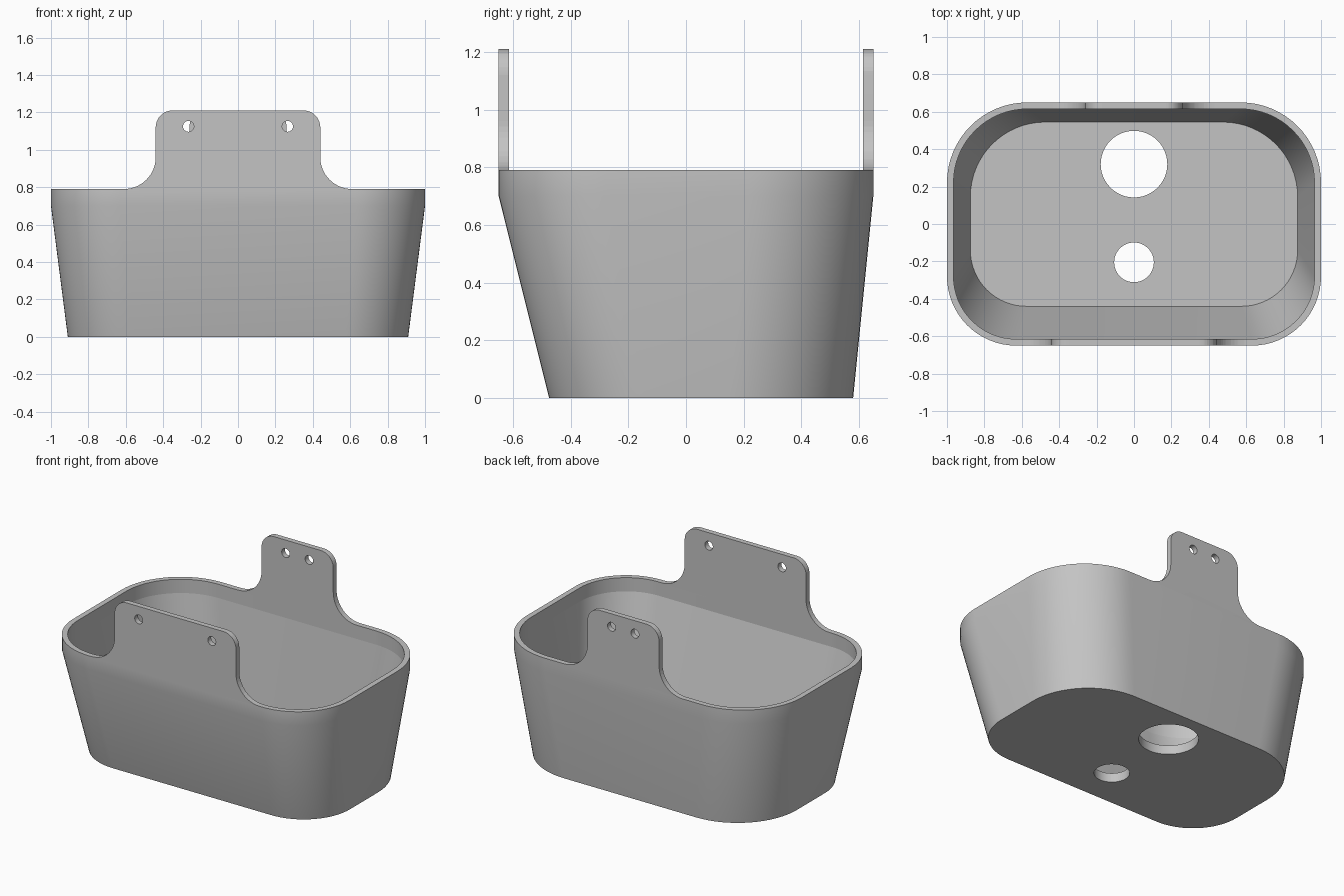
import bpy, bmesh
from math import sin, cos, pi, radians
from mathutils import Matrix, Vector

cube = bpy.data.objects.get("Cube")
if cube:
    bpy.data.objects.remove(cube, do_unlink=True)

RIM, TAB_TOP, BEND, FLOOR, WALL = 0.79, 1.21, 0.70, 0.06, 0.035

grey = bpy.data.materials.new("plain grey")
grey.use_nodes = True
grey.diffuse_color = (0.55, 0.55, 0.55, 1)
grey.node_tree.nodes["Principled BSDF"].inputs["Base Color"].default_value = (0.55, 0.55, 0.55, 1)


def arc(cx, cy, r, start, end, steps):
    angles = [radians(start + (end - start) * i / steps) for i in range(steps + 1)]
    return [(cx + r * cos(a), cy + r * sin(a)) for a in angles]


def rounded_outline(half_x, front, back, r_front, r_back):
    """Rounded rectangle with separate front and back corner radii."""
    right = (arc(half_x - r_front, front + r_front, r_front, -90, 0, 16)
             + arc(half_x - r_back, back - r_back, r_back, 0, 90, 16))
    return right + [(-x, y) for x, y in reversed(right)]


def to_object(bm, name):
    bmesh.ops.recalc_face_normals(bm, faces=bm.faces)
    mesh = bpy.data.meshes.new(name)
    bm.to_mesh(mesh)
    bm.free()
    obj = bpy.data.objects.new(name, mesh)
    bpy.context.collection.objects.link(obj)
    return obj


def cut(target, cutter):
    cutter.hide_render = True
    mod = target.modifiers.new("cut", 'BOOLEAN')
    mod.operation = 'DIFFERENCE'
    mod.solver = 'EXACT'
    mod.object = cutter
    bpy.context.view_layer.objects.active = target
    bpy.ops.object.modifier_apply(modifier=mod.name)
    bpy.data.objects.remove(cutter, do_unlink=True)


def hole_cutter(center, radius, depth, along_y=False):
    bm = bmesh.new()
    turn = Matrix.Rotation(pi / 2, 4, 'X') if along_y else Matrix.Identity(4)
    bmesh.ops.create_cone(bm, cap_ends=True, segments=48, radius1=radius, radius2=radius,
                          depth=depth, matrix=Matrix.Translation(center) @ turn)
    return to_object(bm, "hole_cutter")


def tab_cutter(half_width, y0, y1):
    """Everything above the rim except a tab with filleted base and rounded top."""
    fillet, corner = 0.17, 0.09
    right = ([(1.2, 1.5), (1.2, RIM)]
             + arc(half_width + fillet, RIM + fillet, fillet, 270, 180, 14)
             + arc(half_width - corner, TAB_TOP - corner, corner, 0, 90, 10))
    outline = right + [(-x, z) for x, z in reversed(right)]
    bm = bmesh.new()
    face = bm.faces.new([bm.verts.new((x, y0, z)) for x, z in outline])
    new = bmesh.ops.extrude_face_region(bm, geom=[face])["geom"]
    bmesh.ops.translate(bm, vec=Vector((0, y1 - y0, 0)),
                        verts=[v for v in new if isinstance(v, bmesh.types.BMVert)])
    return to_object(bm, "tab_cutter")


# Tub: lofted shell, walls first run up past the tab height
base = rounded_outline(0.91, -0.475, 0.58, 0.335, 0.43)
top = rounded_outline(1.0, -0.65, 0.65, 0.37, 0.43)
base_in = rounded_outline(0.91 - WALL, -0.475 + WALL, 0.58 - WALL, 0.30, 0.40)
top_in = rounded_outline(1.0 - WALL, -0.65 + WALL, 0.65 - WALL, 0.335, 0.395)
layers = [(base, 0), (top, BEND), (top, RIM - 0.01), (top, 1.3),
          (top_in, 1.3), (top_in, RIM - 0.01), (top_in, BEND), (base_in, FLOOR)]

bm = bmesh.new()
rings = [[bm.verts.new((x, y, z)) for x, y in outline] for outline, z in layers]
count = len(base)
for low, high in zip(rings, rings[1:]):
    for i in range(count):
        j = (i + 1) % count
        bm.faces.new((low[i], low[j], high[j], high[i]))
bm.faces.new(rings[0])
bm.faces.new(rings[-1])
# crisp crease inside, where the lip meets the sloping wall
crease = rings[-2]
for i in range(count):
    bm.edges.get((crease[i], crease[(i + 1) % count])).smooth = False
tub = to_object(bm, "tub_with_tabs")
tub.data.materials.append(grey)

# Wide front tab and narrow back tab
cut(tub, tab_cutter(0.44, -1.0, 0.1))
cut(tub, tab_cutter(0.26, -0.1, 1.0))

# Screw holes in the tabs
for side in (-1, 1):
    cut(tub, hole_cutter((side * 0.265, -0.65, 1.125), 0.029, 0.4, True))
    cut(tub, hole_cutter((side * 0.085, 0.65, 1.125), 0.029, 0.4, True))

# Floor openings
cut(tub, hole_cutter((0, 0.32, 0), 0.178, 0.4))
cut(tub, hole_cutter((0, -0.205, 0), 0.106, 0.4))

bpy.ops.object.select_all(action='DESELECT')
tub.select_set(True)
bpy.context.view_layer.objects.active = tub
bpy.ops.object.shade_smooth_by_angle(angle=radians(30))
